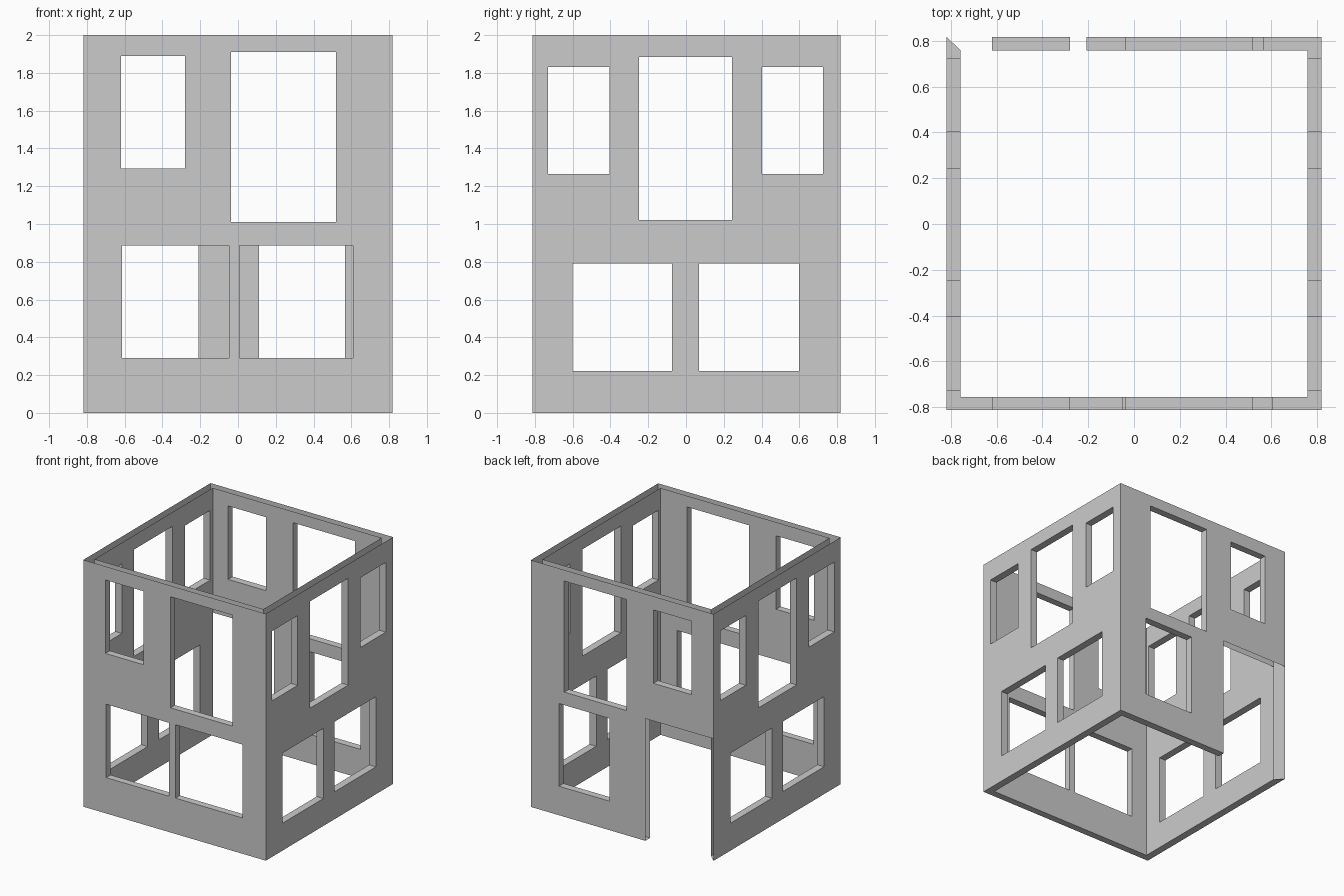
import bpy, bmesh
from mathutils import Vector

if "Cube" in bpy.data.objects:
    bpy.data.objects.remove(bpy.data.objects["Cube"])

H = 2.0
XO, XI = 0.818, 0.757                 # outer and inner half width
YF, YFI, YB, YBI = -0.812, -0.755, 0.817, 0.758

# openings: (u0, u1, z0, z1)
upper_x = [(-0.62, -0.28, 1.295, 1.89), (-0.037, 0.52, 1.01, 1.91)]
front_holes = upper_x + [(-0.613, -0.048, 0.29, 0.885), (0.008, 0.608, 0.29, 0.885)]
back_holes = upper_x + [(0.112, 0.567, 0.235, 0.905)]
side_holes = [(-0.73, -0.405, 1.265, 1.83), (-0.248, 0.243, 1.02, 1.885),
              (0.402, 0.725, 1.265, 1.83),
              (-0.6, -0.075, 0.222, 0.79), (0.068, 0.597, 0.222, 0.79)]
door = (-XO, -0.208, 0.0, 0.99)


def quad(bm, pts, facing):
    f = bm.faces.new([bm.verts.new(p) for p in pts])
    f.normal_update()
    if f.normal.dot(Vector(facing)) < 0:
        f.normal_flip()


def sheet(bm, P, u0, u1, holes, facing):
    """Flat wall skin between u0 and u1, leaving the holes open."""
    us = sorted({u0, u1} | {u for h in holes for u in h[:2] if u0 < u < u1})
    zs = sorted({0.0, H} | {z for h in holes for z in h[2:]})
    for a, b in zip(us, us[1:]):
        for c, d in zip(zs, zs[1:]):
            mu, mz = (a + b) / 2, (c + d) / 2
            if any(h[0] < mu < h[1] and h[2] < mz < h[3] for h in holes):
                continue
            quad(bm, [P(a, c), P(b, c), P(b, d), P(a, d)], facing)


def wall(name, axis, outer, inner, uo, ui, windows, doors=()):
    """Two skins, window reveals and a mitred bottom edge; the top is open."""
    bm = bmesh.new()

    def at(w):
        return (lambda u, z: (u, w, z)) if axis == 'x' else (lambda u, z: (w, u, z))
    O, I = at(outer), at(inner)
    n = Vector(O(0, 0)) - Vector(I(0, 0))
    holes = list(windows) + list(doors)
    sheet(bm, O, uo[0], uo[1], holes, n)
    sheet(bm, I, ui[0], ui[1], holes, -n)
    # window reveals
    for a, b, c, d in windows:
        mid = Vector(O((a + b) / 2, (c + d) / 2))
        ring = [(a, c), (b, c), (b, d), (a, d)]
        for p, q in zip(ring, ring[1:] + ring[:1]):
            centre = (Vector(O(*p)) + Vector(O(*q))) / 2
            quad(bm, [O(*p), O(*q), I(*q), I(*p)], mid - centre)
    # bottom edge, stopping at the doorway
    s0 = doors[0][1] if doors else uo[0]
    t0 = doors[0][1] if doors else ui[0]
    quad(bm, [O(s0, 0), O(uo[1], 0), I(ui[1], 0), I(t0, 0)], (0, 0, -1))

    bmesh.ops.remove_doubles(bm, verts=bm.verts, dist=1e-5)
    me = bpy.data.meshes.new(name)
    bm.to_mesh(me)
    bm.free()
    bpy.context.collection.objects.link(bpy.data.objects.new(name, me))


wall("front_wall", 'x', YF, YFI, (-XO, XO), (-XI, XI), front_holes)
wall("back_wall", 'x', YB, YBI, (-XO, XO), (-XI, XI), back_holes, [door])
for name, s in (("left_wall", -1), ("right_wall", 1)):
    wall(name, 'y', s * XO, s * XI, (YF, YB), (YFI, YBI), side_holes)
